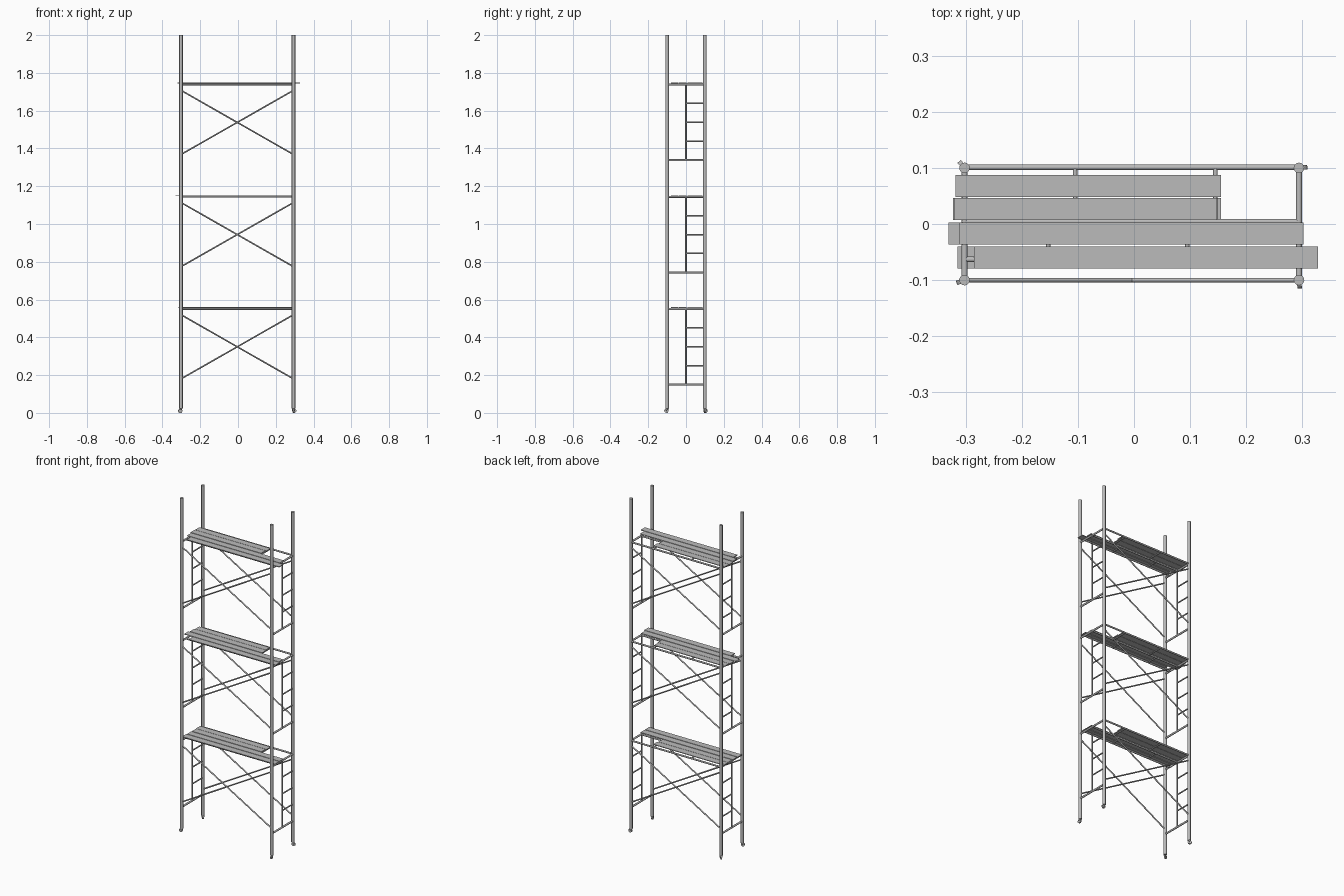
import bpy
import math
from mathutils import Vector

cube = bpy.data.objects.get("Cube")
if cube:
    bpy.data.objects.remove(cube, do_unlink=True)

steel = bpy.data.materials.new("galvanised_grey")
steel.use_nodes = True
grey = (0.5, 0.5, 0.5, 1)
steel.diffuse_color = grey
steel.node_tree.nodes["Principled BSDF"].inputs["Base Color"].default_value = grey


def finish(name, smooth=True):
    ob = bpy.context.object
    ob.name = name
    ob.data.materials.append(steel)
    if smooth:
        bpy.ops.object.shade_smooth_by_angle(angle=math.radians(40))
    return ob


def tube(name, a, b, radius):
    a, b = Vector(a), Vector(b)
    d = b - a
    bpy.ops.mesh.primitive_cylinder_add(
        vertices=12, radius=radius, depth=d.length, location=(a + b) / 2,
        rotation=d.to_track_quat('Z', 'Y').to_euler())
    return finish(name)


def plank(name, x0, x1, y, z):
    bpy.ops.mesh.primitive_cube_add(size=1, location=((x0 + x1) / 2, y, z))
    bpy.context.object.scale = (x1 - x0, 0.039, 0.004)
    return finish(name, False)


LEFT, RIGHT, DEPTH = -0.302, 0.294, 0.1
STEP = 0.594

# Corner posts on swivelled castors
swivels = {(LEFT, DEPTH): 130, (RIGHT, DEPTH): 5,
           (LEFT, -DEPTH): 200, (RIGHT, -DEPTH): 275}
for (x, y), degrees in swivels.items():
    a = math.radians(degrees)
    out = Vector((math.cos(a), math.sin(a), 0))
    side = Vector((-out.y, out.x, 0))
    tube("corner_post", (x, y, 0.022), (x, y, 2), 0.0095)
    hub = Vector((x, y, 0.011)) + out * 0.004
    tube("castor_wheel", hub - side * 0.004, hub + side * 0.004, 0.011)
    for s in (-1, 1):
        tube("castor_fork", hub + side * 0.006 * s,
             Vector((x, y, 0.026)) + side * 0.006 * s, 0.002)

# Plank ends per level: front plank to back plank
plank_ends = [
    [(-0.315, 0.300), (-0.312, 0.300), (-0.310, 0.150), (-0.312, 0.155)],
    [(-0.270, 0.305), (-0.331, 0.296), (-0.323, 0.155), (-0.318, 0.150)],
    [(-0.285, 0.328), (-0.312, 0.302), (-0.320, 0.148), (-0.318, 0.155)],
]
plank_rows = (-0.060, -0.017, 0.027, 0.068)

for level, ends in enumerate(plank_ends):
    low = 0.15 + STEP * level
    top = low + 0.4

    # End frames with half-width ladders
    for x in (LEFT, RIGHT):
        for z in (low, top):
            tube("end_rail", (x, -DEPTH, z), (x, DEPTH, z), 0.0055)
        tube("ladder_upright", (x, 0, low), (x, 0, top), 0.004)
        for rung in (1, 2, 3):
            z = low + 0.1 * rung
            tube("ladder_rung", (x, 0, z), (x, DEPTH, z), 0.004)

    # Crossed braces on front and back
    for y in (-DEPTH, DEPTH):
        for za, zb in ((0.03, 0.37), (0.37, 0.03)):
            tube("cross_brace", (LEFT, y, low + za), (RIGHT, y, low + zb), 0.004)

    # Platform bearers
    for y in (-0.063, 0.004, DEPTH + 0.001):
        tube("platform_rail", (LEFT, y, top), (RIGHT, y, top), 0.005)
    for x in (-0.105, 0.145):
        tube("back_transom", (x, 0, top), (x, DEPTH, top), 0.004)
    for x in (-0.153, 0.095):
        tube("front_transom", (x, -0.063, top), (x, 0, top), 0.004)

    # Loose planks, leaving a ladder opening at the back
    for (x0, x1), y in zip(ends, plank_rows):
        plank("plank", x0, x1, y, top + 0.008)
